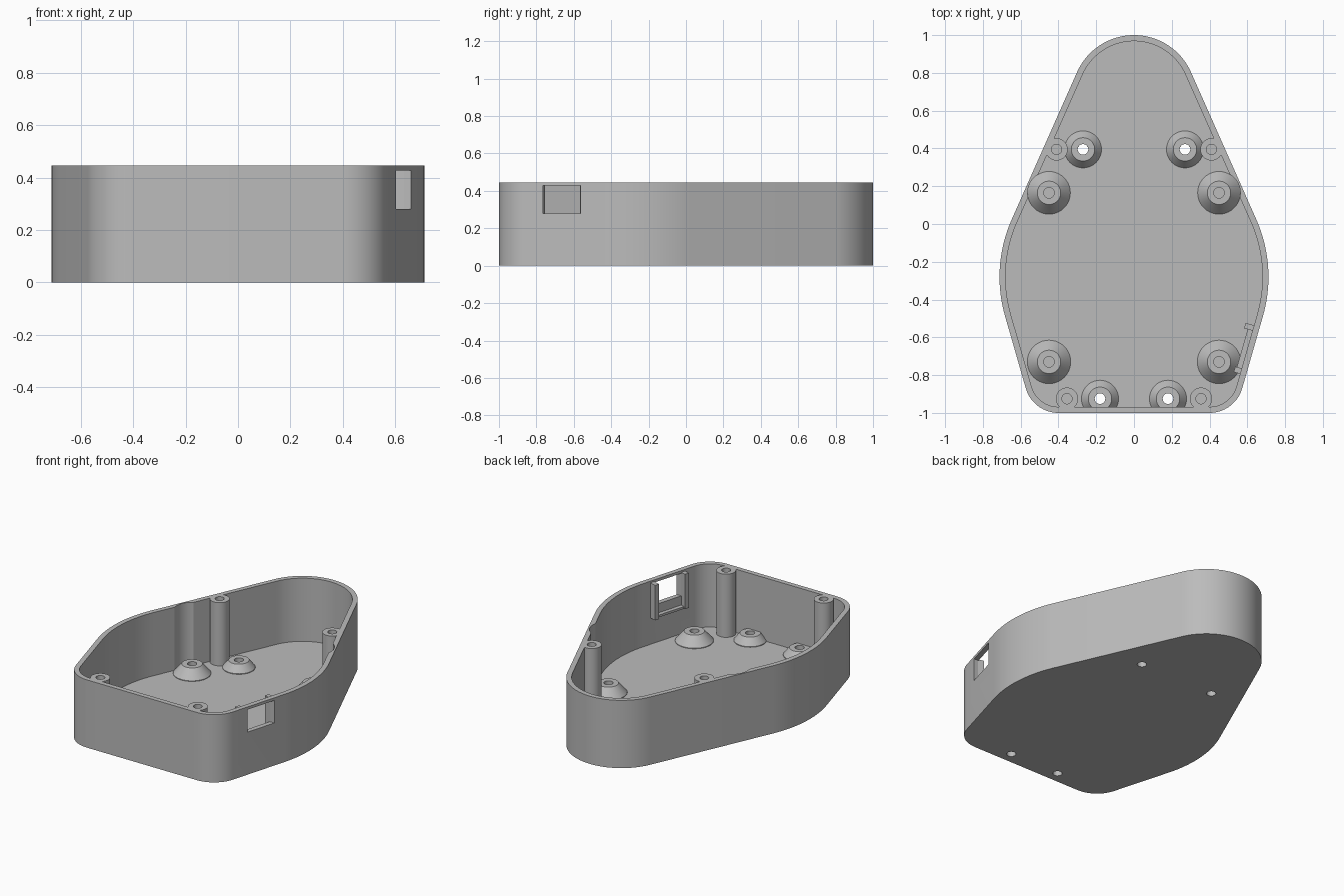
import bpy, bmesh, math
from mathutils import Matrix

if "Cube" in bpy.data.objects:
    bpy.data.objects.remove(bpy.data.objects["Cube"])

H, FLOOR, WALL = 0.446, 0.03, 0.032
LEAN = math.radians(-16.1)          # direction of the lower side walls

grey = bpy.data.materials.new("light grey plastic")
grey.diffuse_color = (0.5, 0.5, 0.5, 1)
grey.use_nodes = True
grey.node_tree.nodes["Principled BSDF"].inputs["Base Color"].default_value = grey.diffuse_color


def finish(name, bm):
    bmesh.ops.recalc_face_normals(bm, faces=bm.faces)
    me = bpy.data.meshes.new(name)
    bm.to_mesh(me)
    bm.free()
    me.materials.append(grey)
    ob = bpy.data.objects.new(name, me)
    bpy.context.collection.objects.link(ob)
    return ob


def outline(inset):
    # corner arc, side bulge and rounded nose, joined by tangent lines
    arcs = [(0.40, -0.82, 0.18, -90, -16.1, 14),
            (-0.038, -0.28, 0.75, -16.1, 23.5, 18),
            (0, 0.67, 0.33, 23.5, 90, 18)]
    right = []
    for cx, cy, r, a0, a1, n in arcs:
        for i in range(n + 1):
            a = math.radians(a0 + (a1 - a0) * i / n)
            right.append((cx + (r - inset) * math.cos(a), cy + (r - inset) * math.sin(a)))
    return right + [(-x, y) for x, y in reversed(right[:-1])]


def prism(name, inset, z0, z1):
    bm = bmesh.new()
    face = bm.faces.new([bm.verts.new((x, y, z0)) for x, y in outline(inset)])
    out = bmesh.ops.extrude_face_region(bm, geom=[face])
    bmesh.ops.translate(bm, vec=(0, 0, z1 - z0),
                        verts=[v for v in out["geom"] if isinstance(v, bmesh.types.BMVert)])
    return finish(name, bm)


def cylinder(name, x, y, r, z0, z1):
    bm = bmesh.new()
    bmesh.ops.create_cone(bm, cap_ends=True, segments=48, radius1=r, radius2=r, depth=z1 - z0,
                          matrix=Matrix.Translation((x, y, (z0 + z1) / 2)))
    return finish(name, bm)


def box(name, centre, size, turn=0):
    bm = bmesh.new()
    bmesh.ops.create_cube(bm, size=1, matrix=Matrix.Translation(centre)
                          @ Matrix.Rotation(turn, 4, 'Z') @ Matrix.Diagonal((*size, 1)))
    return finish(name, bm)


def ring(name, x, y, profile, n=40):
    # closed (radius, height) profile turned around a vertical axis
    bm = bmesh.new()
    loops = []
    for i in range(n):
        a = 2 * math.pi * i / n
        loops.append([bm.verts.new((x + r * math.cos(a), y + r * math.sin(a), z)) for r, z in profile])
    for i in range(n):
        p, q = loops[i], loops[(i + 1) % n]
        for j in range(len(profile)):
            k = (j + 1) % len(profile)
            bm.faces.new((p[j], q[j], q[k], p[k]))
    return finish(name, bm)


def boolean(ob, tool, operation, keep=False):
    mod = ob.modifiers.new("cut", 'BOOLEAN')
    mod.operation, mod.solver, mod.object = operation, 'EXACT', tool
    deps = bpy.context.evaluated_depsgraph_get()
    me = bpy.data.meshes.new_from_object(ob.evaluated_get(deps))
    ob.modifiers.clear()
    ob.data = me
    if not keep:
        bpy.data.objects.remove(tool)


def smooth(ob):
    bpy.ops.object.select_all(action='DESELECT')
    ob.select_set(True)
    bpy.context.view_layer.objects.active = ob
    bpy.ops.object.shade_smooth_by_angle(angle=math.radians(30))


# Open tray
shell = prism("case_shell", 0, 0, H)
boolean(shell, prism("cavity", WALL, FLOOR, H + 0.1), 'DIFFERENCE')

# Wall clearance around the rear standoffs, and screw holes through the floor
through = [(0.27, 0.395), (0.18, -0.925)]
for s in (-1, 1):
    boolean(shell, cylinder("clearance", s * 0.45, 0.165, 0.113, FLOOR, H + 0.1), 'DIFFERENCE')
    for x, y in through:
        boolean(shell, cylinder("hole", s * x, y, 0.028, -0.1, 0.1), 'DIFFERENCE')

# Port opening in the right wall
boolean(shell, box("port", (0.63, -0.665, 0.354), (0.3, 0.2, 0.148)), 'DIFFERENCE')
smooth(shell)

# Conical standoffs, trimmed to the case outline
limit = prism("trim_helper", 0.004, 0.002, H)
limit.hide_render = True
standoffs = [(0.45, 0.165, 0.113, 0.095), (0.45, -0.73, 0.115, 0.095),
             (0.27, 0.395, 0.098, 0.08), (0.18, -0.925, 0.098, 0.08)]
for side, s in (("left", -1), ("right", 1)):
    for i, (x, y, r, top) in enumerate(standoffs):
        ob = ring(f"standoff_{side}_{i + 1}", s * x, y,
                  [(0.028, FLOOR - 0.002), (r, FLOOR - 0.002), (r, FLOOR + 0.004),
                   (0.062, top), (0.028, top)])
        boolean(ob, limit, 'INTERSECT', keep=True)
        smooth(ob)
    # Tall lid screw posts
    for place, x, y in (("rear", 0.41, 0.395), ("front", 0.355, -0.925)):
        smooth(ring(f"{place}_post_{side}", s * x, y,
                    [(0.027, FLOOR - 0.002), (0.059, FLOOR - 0.002), (0.059, H), (0.027, H)]))
bpy.data.objects.remove(limit)

# Rails and ledge around the port, inside the wall
box("port_rail_rear", (0.612, -0.545, 0.32), (0.052, 0.03, 0.23), LEAN)
box("port_rail_front", (0.552, -0.775, 0.32), (0.042, 0.03, 0.23), LEAN)
box("port_ledge", (0.588, -0.66, 0.212), (0.03, 0.22, 0.015), LEAN)
